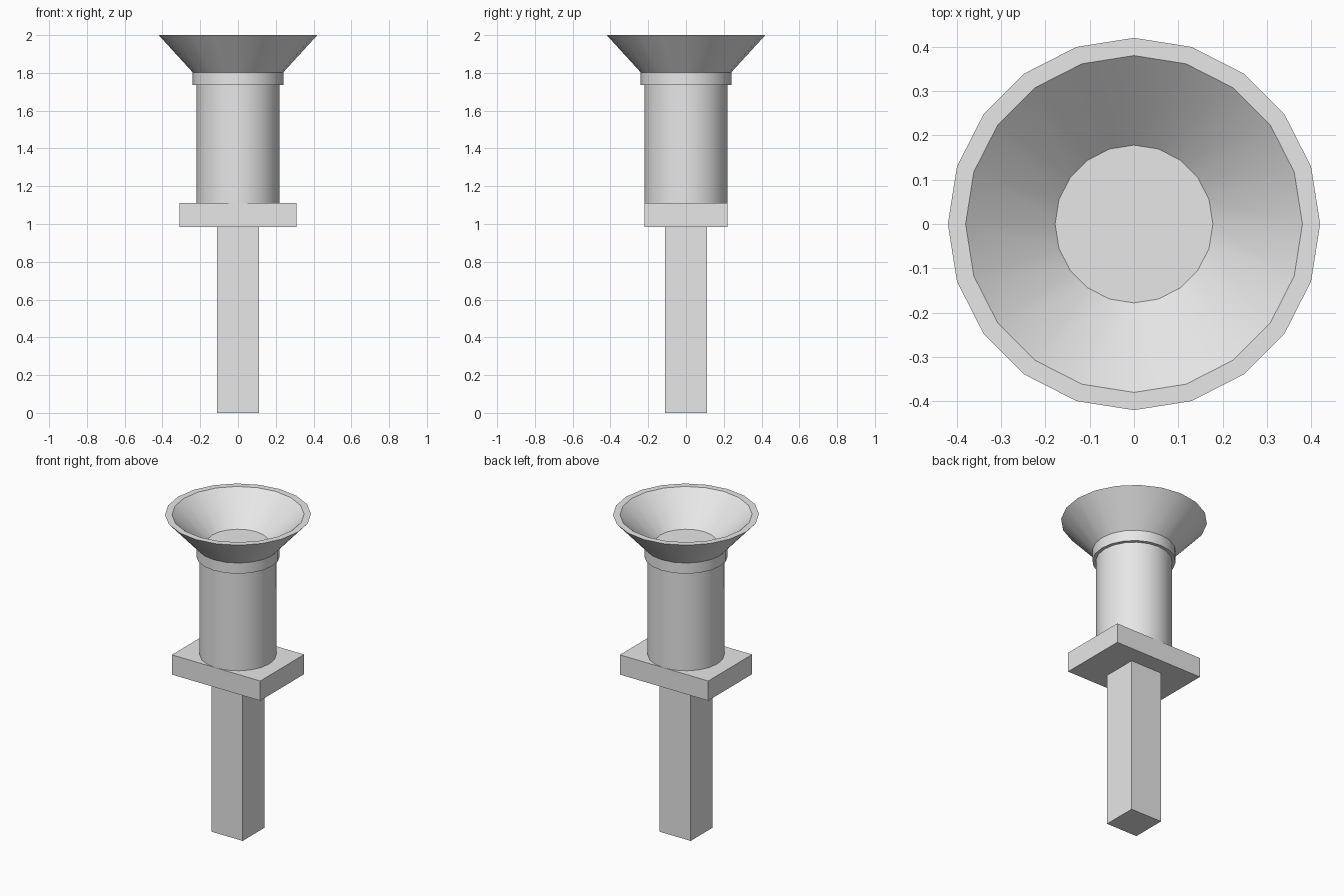
import bpy, bmesh, math
from mathutils import Matrix

if "Cube" in bpy.data.objects:
    bpy.data.objects.remove(bpy.data.objects["Cube"])

SIDES = 20
grey = bpy.data.materials.new("plain_grey")
grey.diffuse_color = (0.8, 0.8, 0.8, 1)
grey.use_nodes = True
grey.node_tree.nodes["Principled BSDF"].inputs["Base Color"].default_value = grey.diffuse_color


def finish(name, bm):
    bmesh.ops.recalc_face_normals(bm, faces=bm.faces)
    mesh = bpy.data.meshes.new(name)
    bm.to_mesh(mesh)
    bm.free()
    mesh.materials.append(grey)
    ob = bpy.data.objects.new(name, mesh)
    bpy.context.collection.objects.link(ob)
    return ob


def box(name, sx, sy, z0, z1):
    bm = bmesh.new()
    bmesh.ops.create_cube(bm, size=1, matrix=Matrix.Translation((0, 0, (z0 + z1) / 2))
                          @ Matrix.Diagonal((sx, sy, z1 - z0, 1)))
    return finish(name, bm)


def lathe(name, profile, cap_end=False):
    """Turn a (radius, z) profile around the z axis, smooth round the sides."""
    bm = bmesh.new()
    rings = []
    for r, z in profile:
        angles = [math.tau * i / SIDES for i in range(SIDES)]
        rings.append([bm.verts.new((r * math.cos(a), r * math.sin(a), z)) for a in angles])
    for a, b in zip(rings, rings[1:]):
        for i in range(SIDES):
            j = (i + 1) % SIDES
            bm.faces.new((a[i], a[j], b[j], b[i]))
    if cap_end:
        bm.faces.new(rings[-1])
    ob = finish(name, bm)
    bpy.ops.object.select_all(action='DESELECT')
    ob.select_set(True)
    bpy.context.view_layer.objects.active = ob
    bpy.ops.object.shade_smooth_by_angle(angle=math.radians(30))
    return ob


# Square post and rectangular plate
box("post", 0.22, 0.22, 0, 0.985)
box("plate", 0.62, 0.44, 0.985, 1.11)

# Round barrel, collar with its underside step, and hollow flared cup
lathe("barrel", [(0.22, 1.11), (0.22, 1.735)])
lathe("collar", [(0.22, 1.735), (0.24, 1.735), (0.24, 1.803)])
lathe("flared_cup", [(0.24, 1.803), (0.42, 2.0), (0.38, 2.0), (0.178, 1.823)], cap_end=True)
